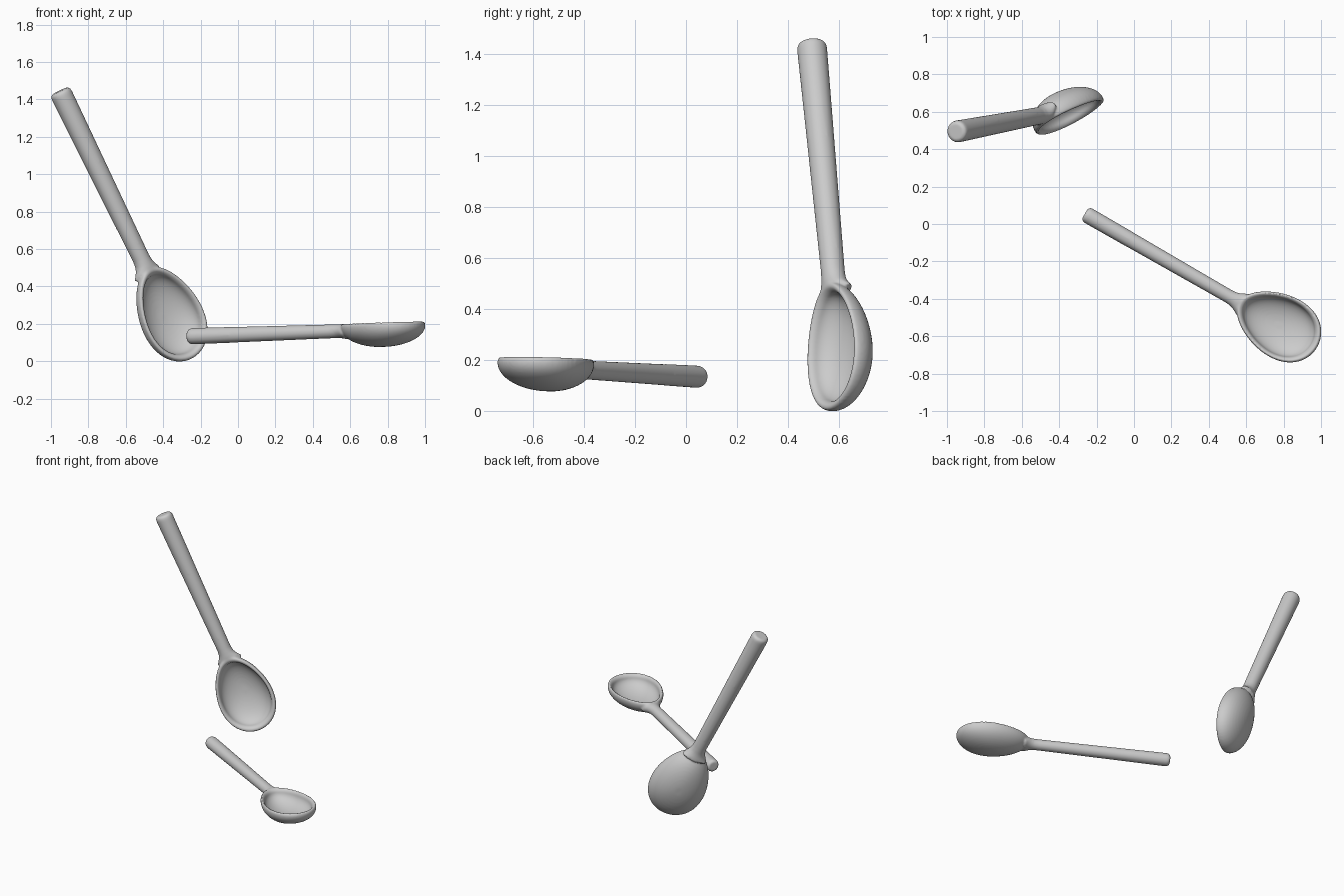
import bpy, bmesh, math
from mathutils import Matrix, Vector

if "Cube" in bpy.data.objects:
    bpy.data.objects.remove(bpy.data.objects["Cube"])


def loft(bm, rings):
    """Skin a list of closed rings and cap both ends."""
    loops = [[bm.verts.new(p) for p in ring] for ring in rings]
    n = len(loops[0])
    for a, b in zip(loops, loops[1:]):
        for i in range(n):
            j = (i + 1) % n
            bm.faces.new((a[i], a[j], b[j], b[i]))
    bm.faces.new(loops[0])
    bm.faces.new(loops[-1])


def angles(n):
    return [2 * math.pi * i / n for i in range(n)]


def spoon(name, start, along, up, r0, r1, centre, a, b, depth):
    # local frame: x along the handle, z out of the bowl opening
    x = Vector(along).normalized()
    y = Vector(up).cross(x).normalized()
    z = x.cross(y)
    frame = Matrix((x, y, z)).transposed().to_4x4()
    frame.translation = Vector(start)
    bm = bmesh.new()

    # tapered handle with rounded end and flared neck: t, half width, half height, z shift
    neck = centre - a
    lip = depth * 0.15
    sections = [(0, r0 * .72, r0 * .72, 0), (.004, r0 * .86, r0 * .86, 0),
                (.012, r0 * .96, r0 * .96, 0), (.025, r0, r0, 0),
                (neck - .06, r1, r1, 0), (neck - .03, r1 * 1.1, r1, 0),
                (neck - .01, r1 * 1.3, r1 * 1.02, -r1 * .02),
                (neck + .01, r1 * 1.6, r1 * 1.05, -r1 * .08),
                (neck + .03, r1 * 1.9, r1 * .85, r1 * .15 - lip)]
    loft(bm, [[(t, w * math.cos(q), h * math.sin(q) + s) for q in angles(32)]
              for t, w, h, s in sections])

    # bowl wall profile (scale, height): outer shell, rolled rim, inner hollow
    steps = 12
    arc = [math.pi / 2 * i / steps for i in range(1, steps + 1)]
    outer = [(math.sin(q), -lip - (depth - lip) * math.cos(q)) for q in arc]
    rim = [(.993, -lip * .45), (.975, -lip * .1), (.95, 0),
           (.92, -lip * .1), (.88, -lip * .45)]
    inner = [(.85 * math.sin(q), -lip - (depth * .8 - lip) * math.cos(q))
             for q in reversed(arc)]
    loft(bm, [[(centre + s * a * math.cos(q),
                s * b * math.sin(q) * (1 + .17 * math.cos(q)),
                r1 + h) for q in angles(56)] for s, h in outer + rim + inner])

    bmesh.ops.recalc_face_normals(bm, faces=bm.faces)
    mesh = bpy.data.meshes.new(name)
    bm.to_mesh(mesh)
    bm.free()
    ob = bpy.data.objects.new(name, mesh)
    bpy.context.collection.objects.link(ob)
    ob.matrix_world = frame

    # fuse handle and bowl into one carved piece
    fuse = ob.modifiers.new("fuse", 'REMESH')
    fuse.mode = 'VOXEL'
    fuse.voxel_size = .006
    fuse.use_smooth_shade = True
    soften = ob.modifiers.new("soften", 'SMOOTH')
    soften.factor = .5
    soften.iterations = 12


# upright leaning spoon
spoon("leaning_spoon", (-.953, .493, 1.445), (.437, .084, -.90), (.47, -.83, .15),
      .059, .047, 1.332, .268, .186, .152)
# spoon lying level
spoon("lying_spoon", (-.262, .055, .133), (.865, -.497, .03), (0, 0, 1),
      .044, .037, 1.192, .242, .17, .13)
